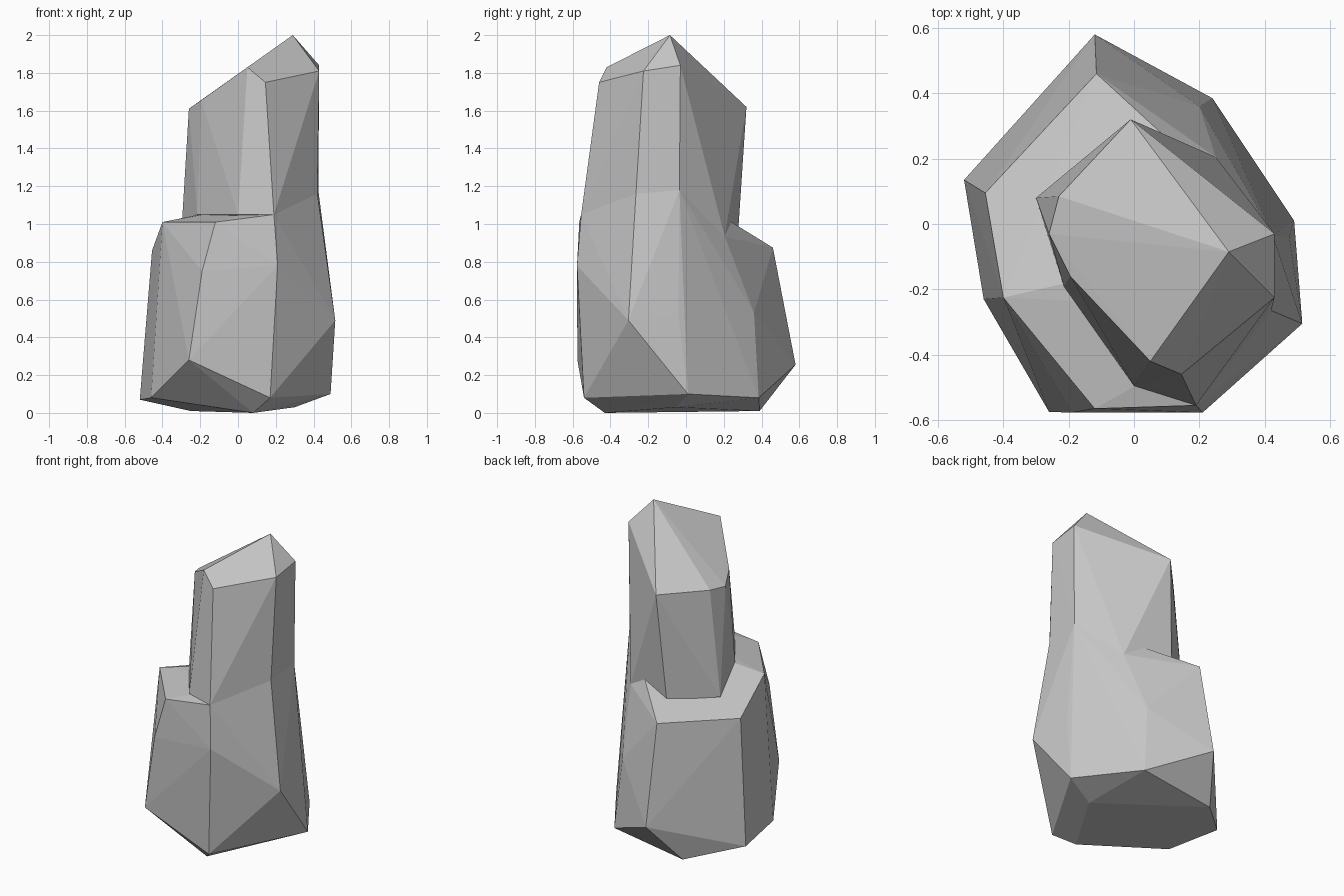
import bpy
import bmesh

default_cube = bpy.data.objects.get("Cube")
if default_cube:
    bpy.data.objects.remove(default_cube, do_unlink=True)


def make_material(name, colour):
    material = bpy.data.materials.new(name)
    material.use_nodes = True
    material.diffuse_color = colour
    shader = material.node_tree.nodes["Principled BSDF"]
    shader.inputs["Base Color"].default_value = colour
    shader.inputs["Roughness"].default_value = 0.9
    return material


def faceted_block(name, corner_groups, material):
    """Wrap flat facets tightly around groups of chiselled corners."""
    bm = bmesh.new()
    for group in corner_groups:
        for corner in group:
            bm.verts.new(corner)
    hull = bmesh.ops.convex_hull(bm, input=bm.verts[:])
    leftovers = set(hull["geom_interior"] + hull["geom_unused"])
    loose = [item for item in leftovers if isinstance(item, bmesh.types.BMVert)]
    bmesh.ops.delete(bm, geom=loose, context="VERTS")
    bmesh.ops.recalc_face_normals(bm, faces=bm.faces[:])
    mesh = bpy.data.meshes.new(name)
    bm.to_mesh(mesh)
    bm.free()
    mesh.materials.append(material)
    block = bpy.data.objects.new(name, mesh)
    bpy.context.collection.objects.link(block)
    return block


stone = make_material("stone grey", (0.56, 0.56, 0.56, 1.0))

# Underside and the bevelled foot around it
underside = [(.3, -.05, .03), (.08, -.43, 0), (-.25, .39, .01)]
foot = [
    (.17, -.54, .08), (.49, .01, .1), (.24, .385, .08), (-.12, .58, .255),
    (-.52, .135, .07), (-.46, -.23, .08), (-.26, -.575, .28),
]

# Bulging middle of the wide lower block
belly = [
    (-.19, -.577, .75), (.21, -.577, .78), (.515, -.305, .49),
    (.475, -.04, .52), (.2, .36, .53),
]

# Outer rim of the ledge that steps around the left and back
ledge = [
    (-.4, -.225, 1.01), (-.12, -.565, 1.01),
    (-.455, .095, .86), (-.115, .46, .875),
]

# Waist corners shared by the lower block and the pillar
waist = [
    (.19, -.555, 1.05), (.42, -.265, 1.16),
    (.425, -.035, 1.18), (.25, .205, .935),
]

# Line where the pillar rises out of the ledge
pillar_root = [
    (0, -.495, 1.05), (-.215, -.19, 1.05),
    (-.3, .08, .95), (-.055, .275, .94),
]

# Slanted crown with its off-centre peak
crown = [
    (.145, -.46, 1.75), (.05, -.42, 1.83), (-.195, -.16, 1.655),
    (-.26, -.03, 1.61), (-.23, .085, 1.62), (-.01, .32, 1.62),
    (.43, -.03, 1.84), (.43, -.225, 1.81), (.29, -.085, 2),
]

faceted_block("lower_rock", [underside, foot, belly, ledge, waist], stone)
faceted_block("rock_pillar", [waist, pillar_root, crown], stone)
